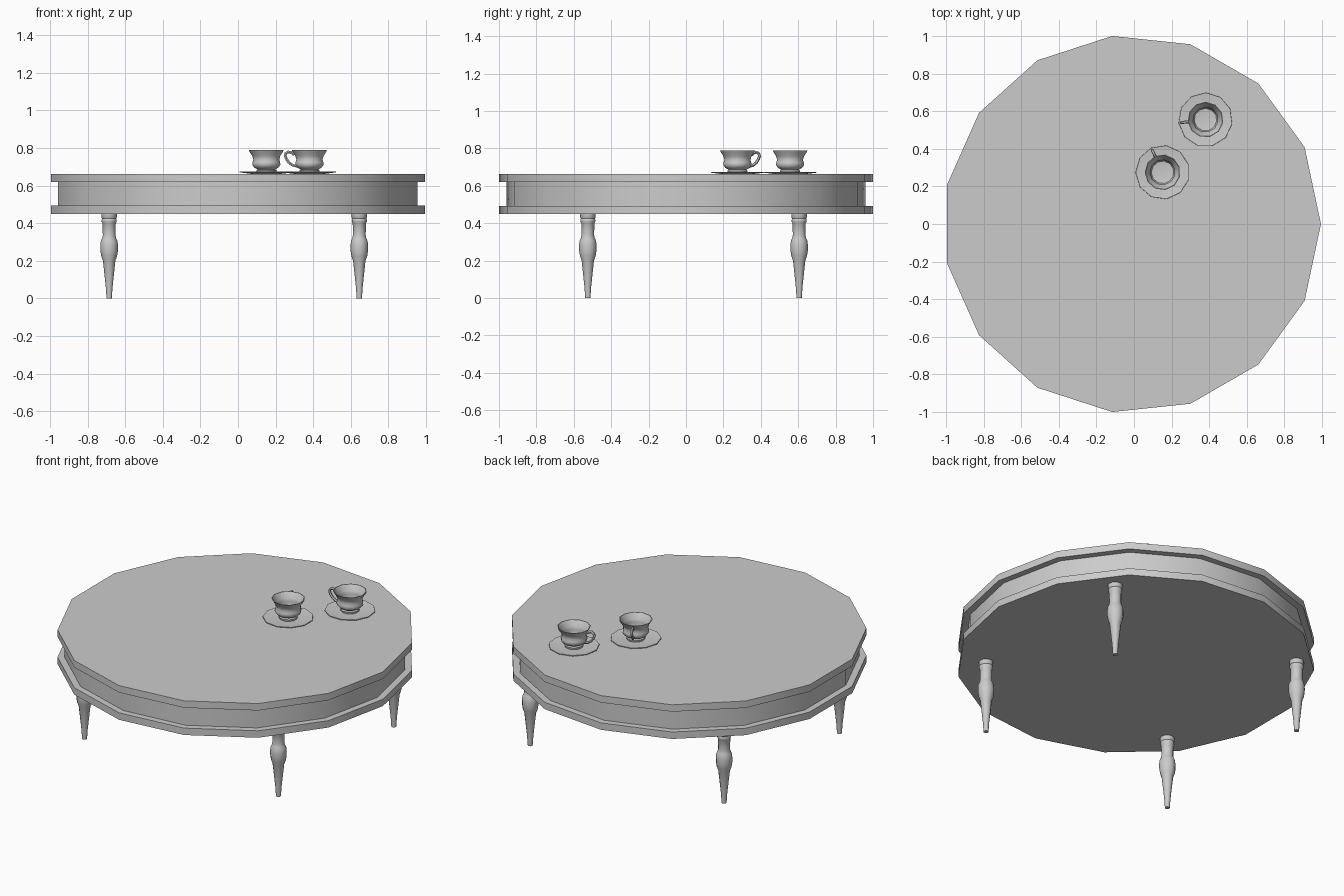
import bpy, bmesh, math
from mathutils import Vector

if "Cube" in bpy.data.objects:
    bpy.data.objects.remove(bpy.data.objects["Cube"])


def lathe(name, profile, sides, loc, turn=0.0, smooth=True):
    """Revolve (radius, z) points around z; radius 0 closes the end."""
    bm = bmesh.new()
    rings = []
    for r, z in profile:
        if r == 0:
            rings.append([bm.verts.new((0, 0, z))] * sides)
        else:
            rings.append([bm.verts.new((r * math.cos(turn + 2 * math.pi * i / sides),
                                        r * math.sin(turn + 2 * math.pi * i / sides), z))
                          for i in range(sides)])
    for a, b in zip(rings, rings[1:]):
        for i in range(sides):
            j = (i + 1) % sides
            bm.faces.new(list(dict.fromkeys((a[i], a[j], b[j], b[i]))))
    bmesh.ops.recalc_face_normals(bm, faces=bm.faces)
    return finish(name, bm, loc, smooth)


def finish(name, bm, loc, smooth=True):
    me = bpy.data.meshes.new(name)
    bm.to_mesh(me)
    bm.free()
    ob = bpy.data.objects.new(name, me)
    bpy.context.collection.objects.link(ob)
    ob.location = loc
    if smooth:
        bpy.ops.object.select_all(action='DESELECT')
        ob.select_set(True)
        bpy.context.view_layer.objects.active = ob
        bpy.ops.object.shade_smooth_by_angle(angle=math.radians(42))
    return ob


def handle(name, loc, turn):
    """Ear-shaped loop swept as a six-sided tube in a vertical plane."""
    path = [(0.066, 0.040), (0.090, 0.046), (0.110, 0.060), (0.124, 0.080), (0.130, 0.097),
            (0.126, 0.110), (0.114, 0.117), (0.098, 0.114), (0.082, 0.102)]
    out = Vector((math.cos(turn), math.sin(turn), 0))
    side = Vector((-out.y, out.x, 0))
    pts = [out * r + Vector((0, 0, z)) for r, z in path]
    bm = bmesh.new()
    rings = []
    for i, p in enumerate(pts):
        t = (pts[min(i + 1, len(pts) - 1)] - pts[max(i - 1, 0)]).normalized()
        n = side.cross(t)
        rings.append([bm.verts.new(p + 0.008 * (side * math.cos(k * math.pi / 3)
                                                + n * math.sin(k * math.pi / 3))) for k in range(6)])
    for a, b in zip(rings, rings[1:]):
        for k in range(6):
            bm.faces.new((a[k], a[(k + 1) % 6], b[(k + 1) % 6], b[k]))
    bm.faces.new(rings[0])
    bm.faces.new(rings[-1])
    bmesh.ops.recalc_face_normals(bm, faces=bm.faces)
    finish(name, bm, loc)


# fifteen-sided drum: lower board, recessed apron, table top
TOP = 0.662
for name, r, z0, z1 in (("lower_board", 1.005, 0.45, 0.493),
                        ("apron", 0.966, 0.493, 0.619),
                        ("table_top", 1.005, 0.619, TOP)):
    lathe(name, [(0, z0), (r, z0), (r, z1), (0, z1)], 15, (-0.011, 0, 0))

# four turned legs
leg = [(0, 0), (0.014, 0), (0.018, 0.06), (0.033, 0.20), (0.042, 0.225), (0.046, 0.25),
       (0.047, 0.28), (0.044, 0.305), (0.038, 0.318), (0.036, 0.325), (0.034, 0.335), (0.035, 0.40),
       (0.040, 0.408), (0.040, 0.420), (0.037, 0.424), (0.041, 0.430), (0.041, 0.452), (0, 0.452)]
for fb, y in (("front", -0.525), ("back", 0.605)):
    for lr, x in (("left", -0.685), ("right", 0.645)):
        lathe(f"{fb}_{lr}_leg", leg, 12, (x, y, 0))

# two tea cups on saucers
saucer = [(0, 0), (0.08, 0), (0.144, 0.008), (0.143, 0.012), (0.08, 0.005), (0, 0.005)]
cup = [(0, 0.006), (0.052, 0.006), (0.055, 0.018), (0.048, 0.024), (0.066, 0.034), (0.076, 0.048),
       (0.075, 0.062), (0.070, 0.076), (0.076, 0.096), (0.088, 0.114), (0.095, 0.127),
       (0.091, 0.127), (0.072, 0.096), (0.066, 0.076), (0.070, 0.056), (0.060, 0.038), (0, 0.030)]
for i, (x, y, ang) in enumerate(((0.152, 0.275, 115), (0.38, 0.555, 187)), 1):
    loc, turn = (x, y, TOP), math.radians(ang)
    lathe(f"saucer_{i}", saucer, 11, loc, turn)
    lathe(f"cup_{i}", cup, 11, loc, turn)
    handle(f"cup_handle_{i}", loc, turn)
